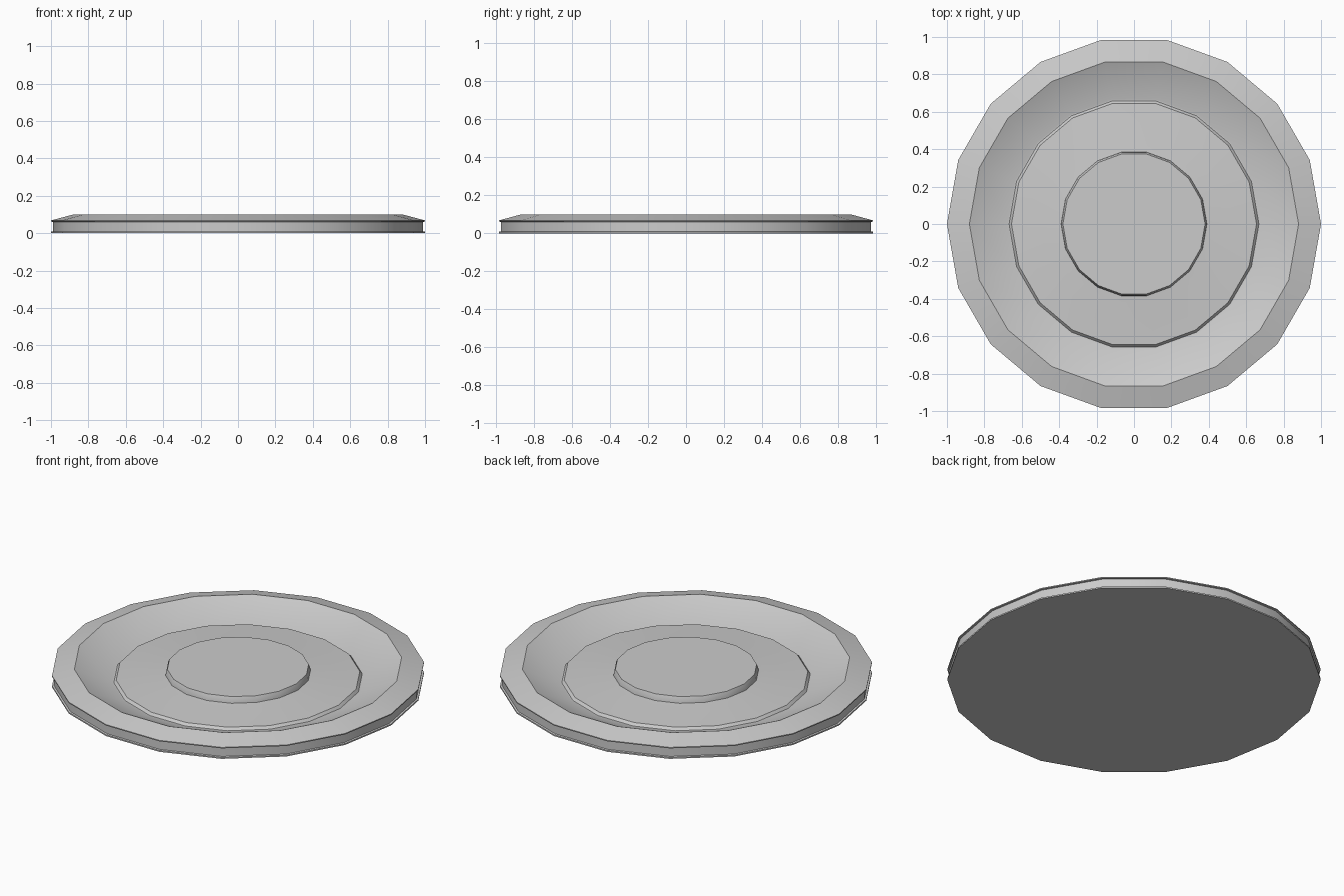
import bpy, bmesh, math

if "Cube" in bpy.data.objects:
    bpy.data.objects.remove(bpy.data.objects["Cube"])

SIDES = 18


def lathe(name, profile):
    """Spin a (radius, height) profile round z and cap both open ends."""
    bm = bmesh.new()
    rings = []
    for r, z in profile:
        rings.append([bm.verts.new((r * math.cos(math.tau * i / SIDES),
                                    r * math.sin(math.tau * i / SIDES), z))
                      for i in range(SIDES)])
    for a, b in zip(rings, rings[1:]):
        for i in range(SIDES):
            j = (i + 1) % SIDES
            bm.faces.new((a[i], a[j], b[j], b[i]))
    bm.faces.new(rings[0][::-1])
    bm.faces.new(rings[-1])
    bmesh.ops.recalc_face_normals(bm, faces=bm.faces)
    mesh = bpy.data.meshes.new(name)
    bm.to_mesh(mesh)
    bm.free()
    obj = bpy.data.objects.new(name, mesh)
    bpy.context.collection.objects.link(obj)
    bpy.ops.object.select_all(action='DESELECT')
    obj.select_set(True)
    bpy.context.view_layer.objects.active = obj
    bpy.ops.object.shade_smooth_by_angle(angle=math.radians(25))
    return obj


# Whole dish: grooved edge, raised rim, bowl, stepped ring and centre disc
lathe("dish", [
    (1.0, 0.0), (1.0, 0.008),        # bottom lip
    (0.99, 0.01), (0.99, 0.06),      # recessed side wall
    (1.0, 0.062), (1.0, 0.068),      # upper lip
    (0.88, 0.1),                     # rim crest
    (0.677, 0.012), (0.668, 0.012),  # bowl floor
    (0.655, 0.027),                  # ring step
    (0.425, 0.042), (0.39, 0.045),   # inner shelf
    (0.387, 0.063), (0.38, 0.08),    # centre disc
])
